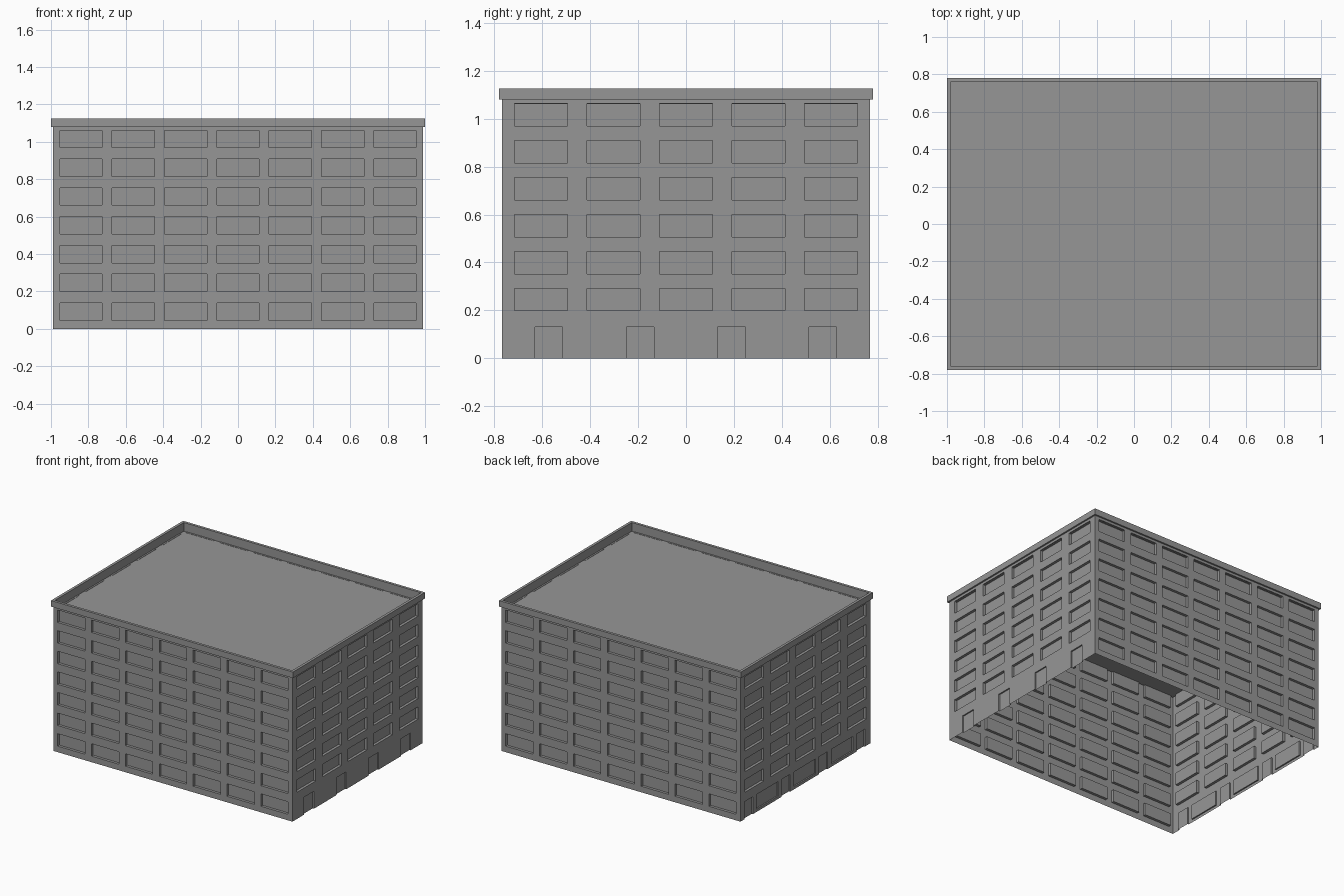
import bpy, bmesh
from math import radians
from mathutils import Matrix

cube = bpy.data.objects.get("Cube")
if cube:
    bpy.data.objects.remove(cube, do_unlink=True)

HALF_X, HALF_Y, WALL_TOP = 0.988, 0.768, 1.08
WINDOW_DEPTH, DOOR_DEPTH = 0.02, 0.01

concrete = bpy.data.materials.new("concrete_grey")
concrete.use_nodes = True
GREY = (0.305, 0.305, 0.305, 1)
concrete.diffuse_color = GREY
concrete.node_tree.nodes["Principled BSDF"].inputs["Base Color"].default_value = GREY


def finish(name, bm):
    bmesh.ops.remove_doubles(bm, verts=bm.verts, dist=0.0001)
    mesh = bpy.data.meshes.new(name)
    bm.to_mesh(mesh)
    bm.free()
    mesh.materials.append(concrete)
    obj = bpy.data.objects.new(name, mesh)
    bpy.context.collection.objects.link(obj)
    return obj


def wall(name, half, distance, angle, openings):
    """Thin wall with recessed openings (u0, u1, v0, v1, depth)."""
    bm = bmesh.new()

    def quad(*points):
        bm.faces.new([bm.verts.new((u, -distance + d, v)) for u, v, d in points])

    us = sorted({-half, half} | {u for o in openings for u in o[:2]})
    vs = sorted({0, WALL_TOP} | {v for o in openings for v in o[2:4]})
    for a, b in zip(us, us[1:]):
        for c, e in zip(vs, vs[1:]):
            mu, mv = (a + b) / 2, (c + e) / 2
            if not any(o[0] < mu < o[1] and o[2] < mv < o[3] for o in openings):
                quad((a, c, 0), (b, c, 0), (b, e, 0), (a, e, 0))
    for u0, u1, v0, v1, d in openings:
        corners = [(u0, v0), (u1, v0), (u1, v1), (u0, v1)]
        quad(*[(u, v, d) for u, v in corners])
        for i, (p, q) in enumerate(zip(corners, corners[1:] + corners[:1])):
            if i == 0 and v0 == 0:
                continue  # doors have no sill
            quad((*p, 0), (*q, 0), (*q, d), (*p, d))
    bm.transform(Matrix.Rotation(radians(angle), 4, "Z"))
    return finish(name, bm)


def windows(columns, pitch, width, first_row):
    result = []
    for row in range(first_row, 7):
        z = 0.045 + row * 0.154
        for col in range(columns):
            u = (col - (columns - 1) / 2) * pitch
            result.append((u - width / 2, u + width / 2, z, z + 0.093, WINDOW_DEPTH))
    return result


def ground_opening(start, end, bottom, top):
    """Opening placed by fractions of the side wall's length."""
    return (HALF_Y * (2 * start - 1), HALF_Y * (2 * end - 1), bottom, top, DOOR_DEPTH)


# Long walls with seven window columns
long_windows = windows(7, 0.28, 0.226, 0)
wall("front_wall", HALF_X, HALF_Y, 0, long_windows)
wall("back_wall", HALF_X, HALF_Y, 180, long_windows)

# Short walls with five window columns and ground floor doors
side_windows = windows(5, 0.302, 0.221, 1)
left_doors = [ground_opening(0.09 + i * 0.248, 0.165 + i * 0.248, 0, 0.13)
              for i in range(4)]
wall("left_wall", HALF_Y, HALF_X, 90, side_windows + left_doors)

right_doors = [ground_opening(0.03 + i * 0.287, 0.095 + i * 0.287, 0, 0.13)
               for i in range(4)]
shop_panels = [ground_opening(0.125 + i * 0.287, 0.29 + i * 0.287, 0.02, 0.13)
               for i in range(3)]
wall("right_wall", HALF_Y, HALF_X, 270, side_windows + right_doors + shop_panels)

# Roof deck sunk behind a slightly overhanging parapet
bm = bmesh.new()
rings = []
for x, y, z in [(HALF_X, HALF_Y, WALL_TOP), (1, 0.78, WALL_TOP), (1, 0.78, 1.125),
                (0.98, 0.76, 1.125), (0.98, 0.76, 1.06)]:
    rings.append([bm.verts.new((sx * x, sy * y, z))
                  for sx, sy in ((-1, -1), (1, -1), (1, 1), (-1, 1))])
for low, high in zip(rings, rings[1:]):
    for i in range(4):
        j = (i + 1) % 4
        bm.faces.new((low[i], low[j], high[j], high[i]))
bm.faces.new(rings[-1])
finish("roof_and_parapet", bm)
